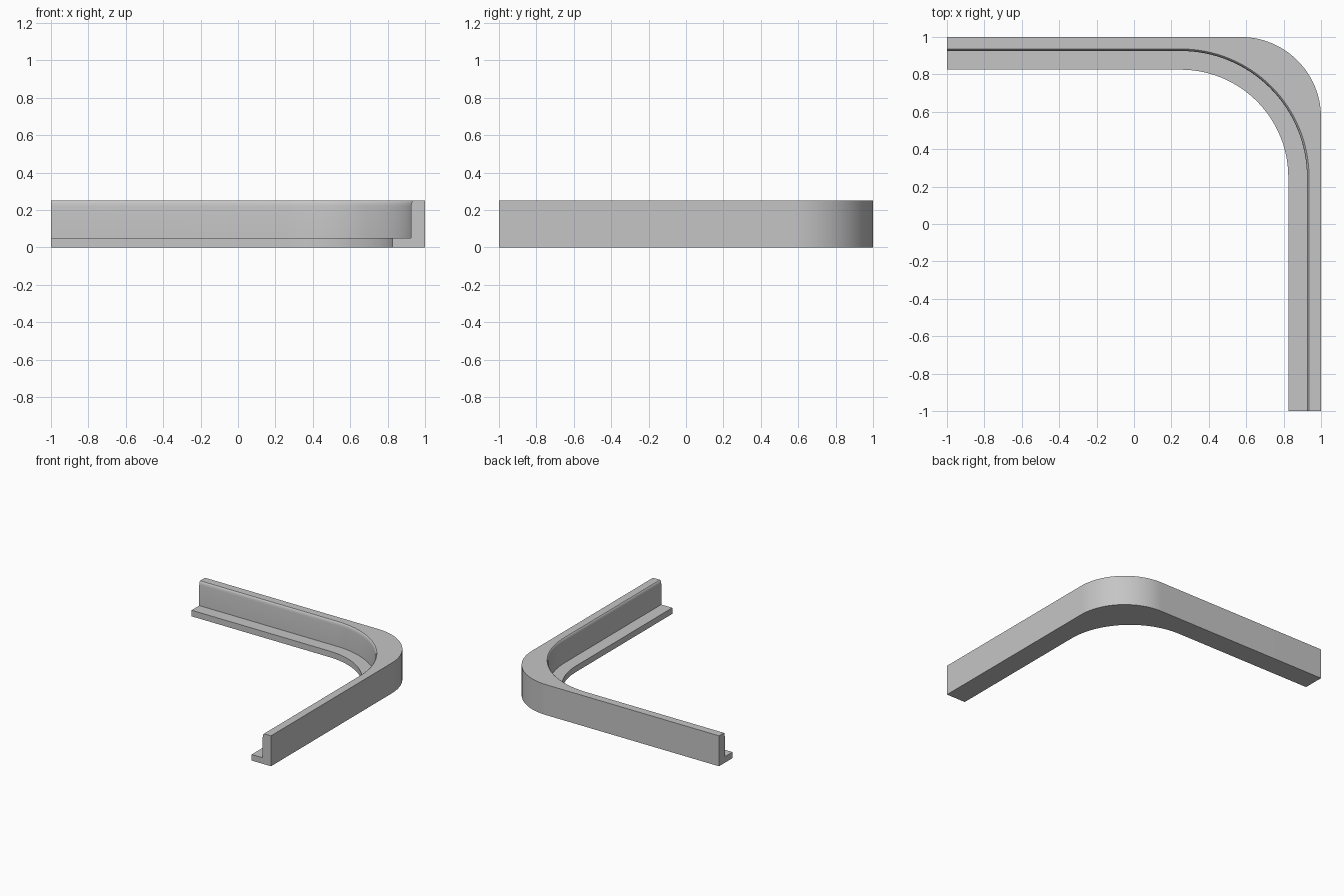
import bpy, bmesh, math

cube = bpy.data.objects.get("Cube")
if cube:
    bpy.data.objects.remove(cube, do_unlink=True)

grey = bpy.data.materials.new("plain grey")
grey.use_nodes = True
colour = (0.56, 0.56, 0.56, 1)
grey.diffuse_color = colour
grey.node_tree.nodes["Principled BSDF"].inputs["Base Color"].default_value = colour

ARC_STEPS = 32
OUTER_RADIUS = 0.43
INNER_CENTRE = 0.25


def rail_path(side, radius):
    """Straight run, rounded corner, straight run; side is the offset of both runs."""
    centre = side - radius
    points = [(-1, side)]
    for i in range(ARC_STEPS + 1):
        a = math.pi / 2 * (1 - i / ARC_STEPS)
        points.append((centre + radius * math.cos(a), centre + radius * math.sin(a)))
    points.append((side, -1))
    return points


# L-shaped section as (side, height): outer wall, softened wall top, ledge
section = [(1, 0), (1, 0.25), (0.936, 0.25), (0.931, 0.246), (0.927, 0.235),
           (0.925, 0.22), (0.925, 0.05), (0.825, 0.05), (0.825, 0)]

bm = bmesh.new()
rails = []
for side, height in section:
    radius = OUTER_RADIUS if side == 1 else side - INNER_CENTRE
    rails.append([bm.verts.new((x, y, height)) for x, y in rail_path(side, radius)])

# Skin between neighbouring rails
for k, rail in enumerate(rails):
    following = rails[(k + 1) % len(rails)]
    for i in range(len(rail) - 1):
        bm.faces.new((rail[i], rail[i + 1], following[i + 1], following[i]))

# End caps
bm.faces.new([rail[0] for rail in rails])
bm.faces.new([rail[-1] for rail in reversed(rails)])
bmesh.ops.recalc_face_normals(bm, faces=bm.faces)

mesh = bpy.data.meshes.new("corner_rail")
bm.to_mesh(mesh)
bm.free()
mesh.materials.append(grey)
corner_rail = bpy.data.objects.new("corner_rail", mesh)
bpy.context.collection.objects.link(corner_rail)

bpy.ops.object.select_all(action="DESELECT")
corner_rail.select_set(True)
bpy.context.view_layer.objects.active = corner_rail
bpy.ops.object.shade_smooth_by_angle(angle=math.radians(35))
